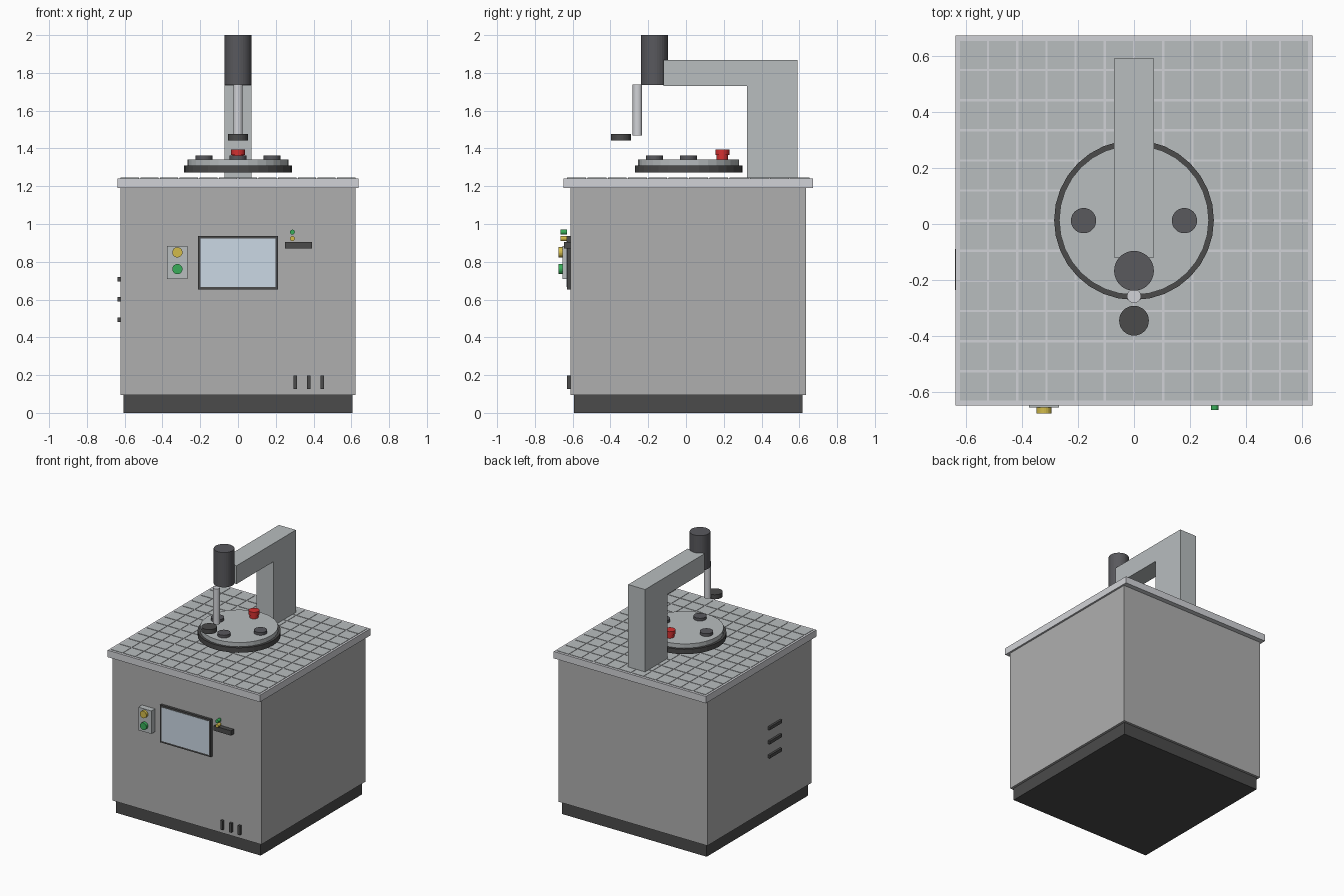
import bpy, bmesh, math
from mathutils import Matrix, Vector

if "Cube" in bpy.data.objects:
    bpy.data.objects.remove(bpy.data.objects["Cube"])

YC = 0.012  # machine centre line in y


def material(name, r, g, b):
    m = bpy.data.materials.new(name)
    m.diffuse_color = (r, g, b, 1)
    m.use_nodes = True
    m.node_tree.nodes["Principled BSDF"].inputs["Base Color"].default_value = m.diffuse_color
    return m


GREY = material("painted_grey", 0.43, 0.43, 0.43)
STEEL = material("steel", 0.48, 0.51, 0.52)
LIGHT = material("light_steel", 0.64, 0.65, 0.68)
DARK = material("dark_rubber", 0.07, 0.07, 0.07)
MOTOR = material("motor_grey", 0.10, 0.10, 0.11)
GLASS = material("screen_glass", 0.60, 0.69, 0.78)
RED = material("red", 0.65, 0.03, 0.03)
GREEN = material("green", 0.04, 0.42, 0.10)
YELLOW = material("yellow", 0.65, 0.50, 0.07)


def finish(name, bm, mat):
    bmesh.ops.recalc_face_normals(bm, faces=bm.faces)
    me = bpy.data.meshes.new(name)
    bm.to_mesh(me)
    bm.free()
    me.materials.append(mat)
    ob = bpy.data.objects.new(name, me)
    bpy.context.collection.objects.link(ob)
    return ob


def add_box(bm, x, y, z):
    size = (x[1] - x[0], y[1] - y[0], z[1] - z[0])
    mid = Vector((sum(x) / 2, sum(y) / 2, sum(z) / 2))
    bmesh.ops.create_cube(bm, size=1, matrix=Matrix.Translation(mid) @ Matrix.Diagonal((*size, 1)))


def box(name, x, y, z, mat):
    bm = bmesh.new()
    add_box(bm, x, y, z)
    return finish(name, bm, mat)


def cyl(name, centre, r, depth, mat, sides=32, axis="Z"):
    bm = bmesh.new()
    rot = Matrix.Rotation(math.pi / 2, 4, "X") if axis == "Y" else Matrix()
    bmesh.ops.create_cone(bm, cap_ends=True, segments=sides, radius1=r, radius2=r,
                          depth=depth, matrix=Matrix.Translation(centre) @ rot)
    return finish(name, bm, mat)


def disc(name, x, y, z0, z1, r, mat, sides=32):
    return cyl(name, (x, y, (z0 + z1) / 2), r, z1 - z0, mat, sides)


# Cabinet: plinth, body and table top
box("plinth", (-0.605, 0.605), (YC - 0.605, YC + 0.605), (0, 0.095), DARK)
box("cabinet_body", (-0.623, 0.623), (YC - 0.623, YC + 0.623), (0.095, 1.19), GREY)
box("table_top", (-0.637, 0.637), (YC - 0.66, YC + 0.66), (1.19, 1.242), LIGHT)

# Thin raised tiles on the table top
bm = bmesh.new()
n, gap = 12, 0.008
px, py = 1.25 / n, 1.29 / n
for i in range(n):
    for j in range(n):
        x0, y0 = -0.625 + i * px, YC - 0.645 + j * py
        add_box(bm, (x0 + gap / 2, x0 + px - gap / 2), (y0 + gap / 2, y0 + py - gap / 2), (1.24, 1.245))
finish("table_tiles", bm, STEEL)

# Turntable with three knobs and a stop button
disc("turntable_base", 0, YC + 0.002, 1.273, 1.31, 0.285, DARK)
disc("turntable_plate", 0, YC + 0.002, 1.31, 1.342, 0.267, STEEL)
for i, (x, y) in enumerate([(-0.18, 0), (0.18, 0), (0, -0.18)]):
    disc(f"turntable_knob_{i + 1}", x, YC + y, 1.342, 1.363, 0.045, MOTOR)
disc("stop_button_stem", 0, YC + 0.18, 1.342, 1.365, 0.03, RED)
disc("stop_button_cap", 0, YC + 0.18, 1.365, 1.395, 0.037, RED)

# Overhead arm: one L-shaped profile given thickness
profile = [(0.59, 1.243), (0.59, 1.868), (-0.12, 1.868), (-0.12, 1.73), (0.322, 1.73), (0.322, 1.243)]
bm = bmesh.new()
face = bm.faces.new([bm.verts.new((-0.071, y, z)) for y, z in profile])
side = bmesh.ops.extrude_face_region(bm, geom=[face])
bmesh.ops.translate(bm, vec=(0.142, 0, 0),
                    verts=[v for v in side["geom"] if isinstance(v, bmesh.types.BMVert)])
finish("overhead_arm", bm, STEEL)

# Motor, rod and polishing head
disc("motor", 0, -0.167, 1.737, 2.0, 0.071, MOTOR)
disc("spindle_rod", 0, -0.257, 1.468, 1.738, 0.025, LIGHT)
disc("polishing_head", 0, -0.345, 1.443, 1.477, 0.053, DARK)

# Screen: mitred frame and glass
front = YC - 0.623
box("screen_frame", (-0.212, 0.213), (-0.63, front), (0.653, 0.936), DARK)
box("screen_glass", (-0.198, 0.199), (-0.632, -0.629), (0.667, 0.922), GLASS)

# Push button panel
box("button_panel", (-0.375, -0.267), (-0.655, front), (0.71, 0.884), STEEL)
for label, z, mat in [("yellow", 0.85, YELLOW), ("green", 0.761, GREEN)]:
    cyl(f"{label}_push_button", (-0.321, -0.664, z), 0.027, 0.023, mat, 24, "Y")

# Handle bar with two indicator lamps
box("handle_bar", (0.248, 0.393), (-0.645, front), (0.87, 0.906), DARK)
for label, z, mat in [("yellow", 0.923, YELLOW), ("green", 0.957, GREEN)]:
    cyl(f"{label}_lamp", (0.288, -0.647, z), 0.013, 0.034, mat, 16, "Y")

# Vent slots on the front and on the left side
for i in range(3):
    x, z = 0.303 + 0.072 * i, 0.494 + 0.107 * i
    box(f"front_vent_{i + 1}", (x - 0.009, x + 0.009), (-0.629, front), (0.127, 0.197), DARK)
    box(f"side_vent_{i + 1}", (-0.639, -0.623), (-0.235, -0.09), (z - 0.012, z + 0.012), DARK)
